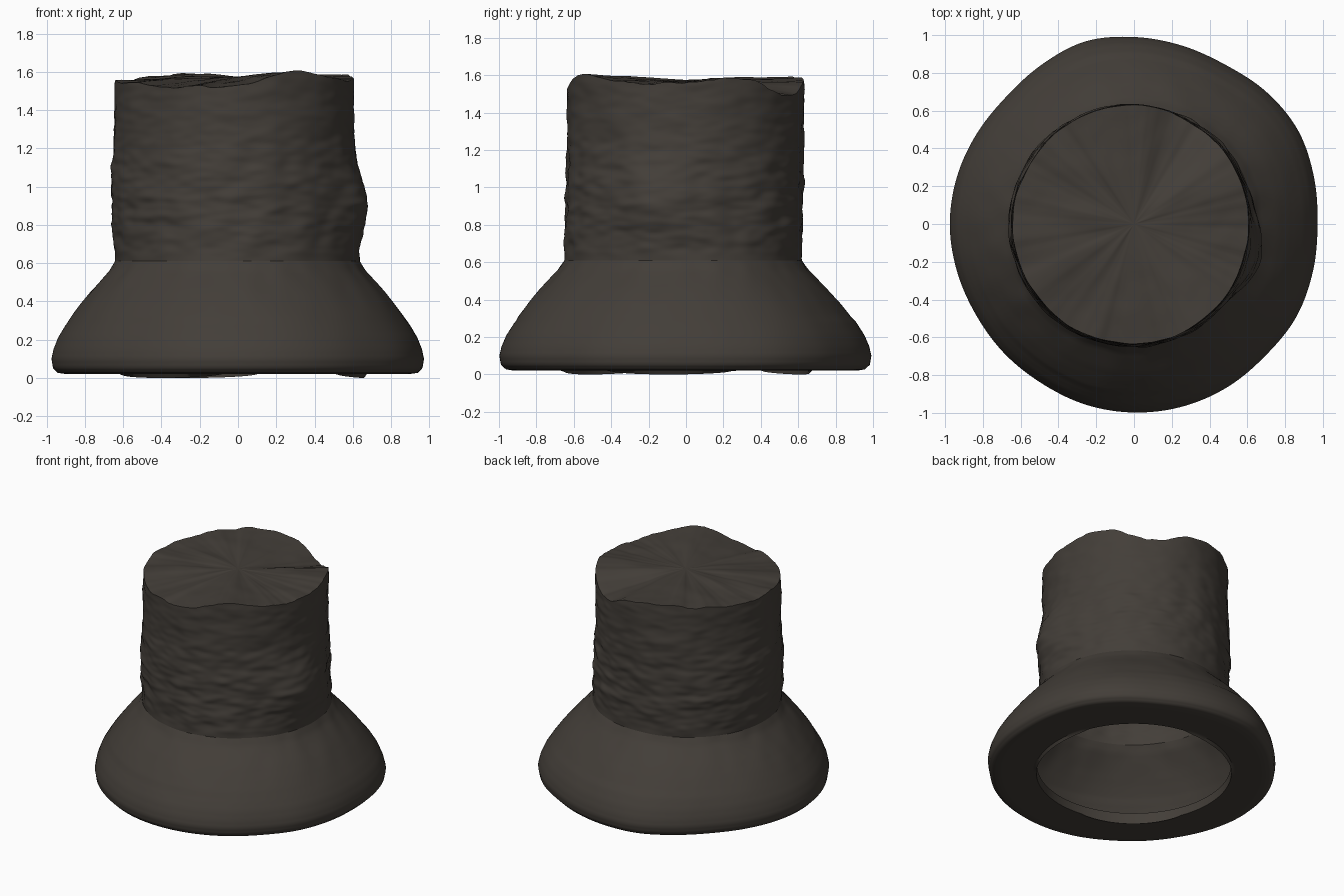
import bpy, bmesh, math
from mathutils import Vector, noise

if "Cube" in bpy.data.objects:
    bpy.data.objects.remove(bpy.data.objects["Cube"])

SEG = 200

def loop_value(vals, a):
    """Smooth periodic interpolation of evenly spaced values around the circle."""
    n = len(vals)
    t = (a / (2 * math.pi) * n) % n
    i, f = int(t), t - int(t)
    p0, p1, p2, p3 = (vals[(i + k) % n] for k in (-1, 0, 1, 2))
    return p1 + 0.5 * f * (p2 - p0 + f * (2*p0 - 5*p1 + 4*p2 - p3 + f * (3*(p1 - p2) + p3 - p0)))

def build(name, rings, mat, centre=None):
    """Loft rings of points; optionally close the last ring to a centre point."""
    bm = bmesh.new()
    loops = [[bm.verts.new(p) for p in r] for r in rings]
    for a, b in zip(loops, loops[1:]):
        for i in range(SEG):
            j = (i + 1) % SEG
            bm.faces.new((a[i], a[j], b[j], b[i]))
    if centre:
        c = bm.verts.new(centre)
        for i in range(SEG):
            bm.faces.new((loops[-1][i], loops[-1][(i + 1) % SEG], c))
    me = bpy.data.meshes.new(name)
    bm.to_mesh(me)
    bm.free()
    ob = bpy.data.objects.new(name, me)
    bpy.context.collection.objects.link(ob)
    me.materials.append(mat)
    bpy.context.view_layer.objects.active = ob
    ob.select_set(True)
    bpy.ops.object.shade_smooth_by_angle(angle=math.radians(50))
    ob.select_set(False)
    return ob

angles = [2 * math.pi * i / SEG for i in range(SEG)]
mat = bpy.data.materials.new("dark_bark")
mat.diffuse_color = (0.056, 0.048, 0.040, 1)
mat.use_nodes = True
mat.node_tree.nodes["Principled BSDF"].inputs["Base Color"].default_value = mat.diffuse_color

# Trunk: bark-textured tube with a bulge and an uneven cut top
TRUNK_Z = 0.61
rim = [1.56, 1.58, 1.49, 1.57, 1.585, 1.565, 1.55, 1.54, 1.52, 1.53, 1.605, 1.56]
top_r = [0.605, 0.61, 0.615, 0.63, 0.635, 0.635, 0.645, 0.64, 0.635, 0.635, 0.625, 0.615]
low_r = [0.635, 0.635, 0.625, 0.62, 0.625, 0.635, 0.64, 0.645, 0.65, 0.65, 0.645, 0.64]

def rim_z(a):
    v = Vector((4 * math.cos(a), 4 * math.sin(a), 9))
    return loop_value(rim, a) + 0.018 * noise.noise(v) + 0.008 * noise.noise(v * 3)

def trunk_point(a, t):
    z = TRUNK_Z + t * (rim_z(a) - TRUNK_Z)
    s = min(1, max(0, (z - 0.6) / 0.7))
    r = loop_value(low_r, a) * (1 - s) + loop_value(top_r, a) * s
    d = math.atan2(math.sin(a + 0.25), math.cos(a + 0.25))
    r += 0.07 * math.exp(-(d / 0.34) ** 2 - ((z - 0.92) / 0.18) ** 2)
    r += 0.02 * math.exp(-((z - 0.95) / 0.25) ** 2) * max(0, -math.cos(a))
    c, q = math.cos(a), math.sin(a)
    fade = 0.4 + 0.6 * math.exp(-((z - 0.9) / 0.35) ** 2)
    r += fade * min(1, 0.2 + t * 12) * (
        0.010 * noise.noise(Vector((3 * c, 3 * q, z * 14)))
        + 0.010 * noise.noise(Vector((5 * c, 5 * q, z * 7 + 30)))
        + 0.007 * noise.noise(Vector((7 * c, 7 * q, z * 28 + 60))))
    return (r * c, r * q, z)

N = 80
rings = [[trunk_point(a, k / N) for a in angles] for k in range(N + 1)]

# Cut top: radial wrinkles blending into the centre
for k in range(1, 20):
    f = 1 - k / 20
    ring = []
    for a, p in zip(angles, rings[N]):
        z = 1.575 + (p[2] - 1.575) * f ** 1.3
        z += 0.012 * math.sin(math.pi * f) * noise.noise(
            Vector((3 * math.cos(a), 3 * math.sin(a), f * 2)))
        z += 0.004 * f * noise.noise(Vector((p[0] * f * 12, p[1] * f * 12, 5)))
        ring.append((p[0] * f, p[1] * f, z))
    rings.append(ring)
build("trunk", rings, mat, (0, 0, 1.575))

# Flared base: hollow rounded skirt, flat underside ending in an upturned lip
edge = [0.972, 0.985, 1.0, 0.99, 0.972, 0.978, 0.99, 1.0, 0.975, 0.955, 0.96, 0.97,
        0.975, 0.97, 0.965, 0.97, 0.975, 0.99, 0.998, 1.0, 0.995, 0.985, 0.99, 0.98]
profile = [(0.655, 0.08), (0.66, 0.02), (0.70, 0.02), (0.80, 0.02), (0.90, 0.02), (0.945, 0.027),
           (0.97, 0.052), (0.978, 0.10), (0.967, 0.15), (0.943, 0.21), (0.907, 0.27),
           (0.865, 0.33), (0.82, 0.39), (0.77, 0.45), (0.715, 0.51), (0.67, 0.56),
           (0.637, TRUNK_Z)]
fine = []
for (r0, z0), (r1, z1) in zip(profile, profile[1:]):
    fine += [(r0 + (r1 - r0) * k / 3, z0 + (z1 - z0) * k / 3) for k in range(3)]
fine = fine[:-1]

def base_point(a, r, z):
    c, q = math.cos(a), math.sin(a)
    w = min(1, max(0, (r - 0.64) / 0.338))
    inner = loop_value(low_r, a) / 0.637 if z > 0.3 else 1
    r *= (1 - w) * inner + w * loop_value(edge, a) / 0.978
    if z > 0.15:
        r += 0.010 * (1 - w) * noise.noise(Vector((6 * c, 6 * q, z * 7)))
    elif r < 0.67 and z < 0.05:
        z -= 0.02 * max(0, math.sin(3 * a + 2)) ** 0.5
    return (r * c, r * q, z)

base = [[base_point(a, r, z) for a in angles] for r, z in fine]
build("flared_base", base + [rings[0]], mat)
